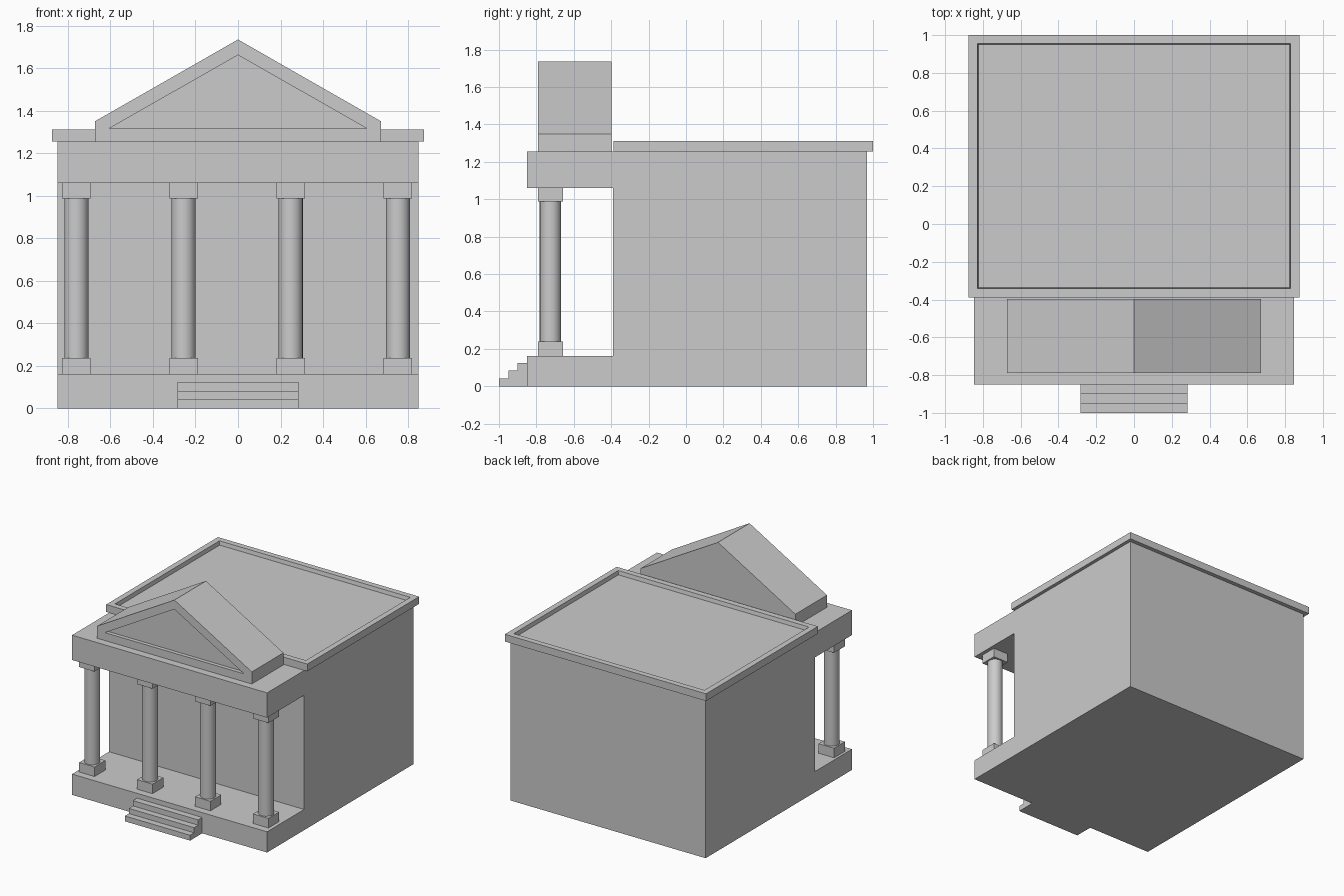
import bpy, bmesh, math

if "Cube" in bpy.data.objects:
    bpy.data.objects.remove(bpy.data.objects["Cube"])


def new_object(name, bm):
    bmesh.ops.recalc_face_normals(bm, faces=bm.faces)
    mesh = bpy.data.meshes.new(name)
    bm.to_mesh(mesh)
    bm.free()
    ob = bpy.data.objects.new(name, mesh)
    bpy.context.collection.objects.link(ob)
    return ob


def prism(name, points, offset, recess=None):
    """Extrude a 3D outline by an offset; recess = (direction, rim width, depth)."""
    bm = bmesh.new()
    face = bm.faces.new([bm.verts.new(p) for p in points])
    ext = bmesh.ops.extrude_face_region(bm, geom=[face], use_keep_orig=True)
    bmesh.ops.translate(bm, vec=offset, verts=[v for v in ext["geom"] if isinstance(v, bmesh.types.BMVert)])
    bmesh.ops.recalc_face_normals(bm, faces=bm.faces)
    if recess:
        axis, rim, depth = recess
        bm.normal_update()
        panel = max(bm.faces, key=lambda f: f.normal.dot(axis))
        bmesh.ops.inset_region(bm, faces=[panel], thickness=rim)
        bmesh.ops.inset_region(bm, faces=[panel], thickness=0.008, depth=-depth)
    return new_object(name, bm)


def box(name, x0, x1, y0, y1, z0, z1, recess=None):
    outline = [(x0, y0, z0), (x1, y0, z0), (x1, y1, z0), (x0, y1, z0)]
    return prism(name, outline, (0, 0, z1 - z0), recess)


def shaft(name, x, y, radius, z0, z1):
    bm = bmesh.new()
    bmesh.ops.create_cone(bm, cap_ends=True, segments=24, radius1=radius, radius2=radius, depth=z1 - z0)
    bmesh.ops.translate(bm, vec=(x, y, (z0 + z1) / 2), verts=bm.verts)
    ob = new_object(name, bm)
    bpy.ops.object.select_all(action='DESELECT')
    ob.select_set(True)
    bpy.context.view_layer.objects.active = ob
    bpy.ops.object.shade_smooth_by_angle(angle=math.radians(40))


# Main hall with open porch: one C-shaped side profile across the width
hall = [(-0.85, 0), (0.967, 0), (0.967, 1.255), (-0.85, 1.255),
        (-0.85, 1.06), (-0.39, 1.06), (-0.39, 0.163), (-0.85, 0.163)]
prism("hall_and_porch", [(-0.848, y, z) for y, z in hall], (1.696, 0, 0))

# Flat roof with a shallow recessed panel
box("roof_slab", -0.875, 0.875, -0.388, 1.0, 1.255, 1.312, ((0, 0, 1), 0.064, 0.03))

# Gabled pediment; the front triangle is set back inside a rim
gable = [(-0.673, 1.255), (0.673, 1.255), (0.673, 1.35), (0, 1.735), (-0.673, 1.35)]
prism("pediment", [(x, -0.397, z) for x, z in gable], (0, -0.393, 0))
triangle = [(-0.605, 1.317), (0.605, 1.317), (0, 1.662)]
cutter = prism("pediment_cutter", [(x, -0.76, z) for x, z in triangle], (0, -0.1, 0))
cutter.hide_render = True
cutter.hide_set(True)
cut = bpy.data.objects["pediment"].modifiers.new("recess", 'BOOLEAN')
cut.operation = 'DIFFERENCE'
cut.solver = 'EXACT'
cut.object = cutter

# Four columns with square bases and capitals
half, cy = 0.067, -0.725
for i in range(4):
    cx = -0.76 + i * 0.504
    square = (cx - half, cx + half, cy - half, cy + half)
    box(f"column_base_{i + 1}", *square, 0.16, 0.238)
    box(f"column_capital_{i + 1}", *square, 0.988, 1.063)
    shaft(f"column_shaft_{i + 1}", cx, cy, 0.057, 0.235, 0.99)

# Entrance steps: one stepped side profile
steps = [(-0.845, 0), (-1.0, 0), (-1.0, 0.042), (-0.95, 0.042), (-0.95, 0.083),
         (-0.90, 0.083), (-0.90, 0.125), (-0.845, 0.125)]
prism("entrance_steps", [(-0.284, y, z) for y, z in steps], (0.568, 0, 0))
